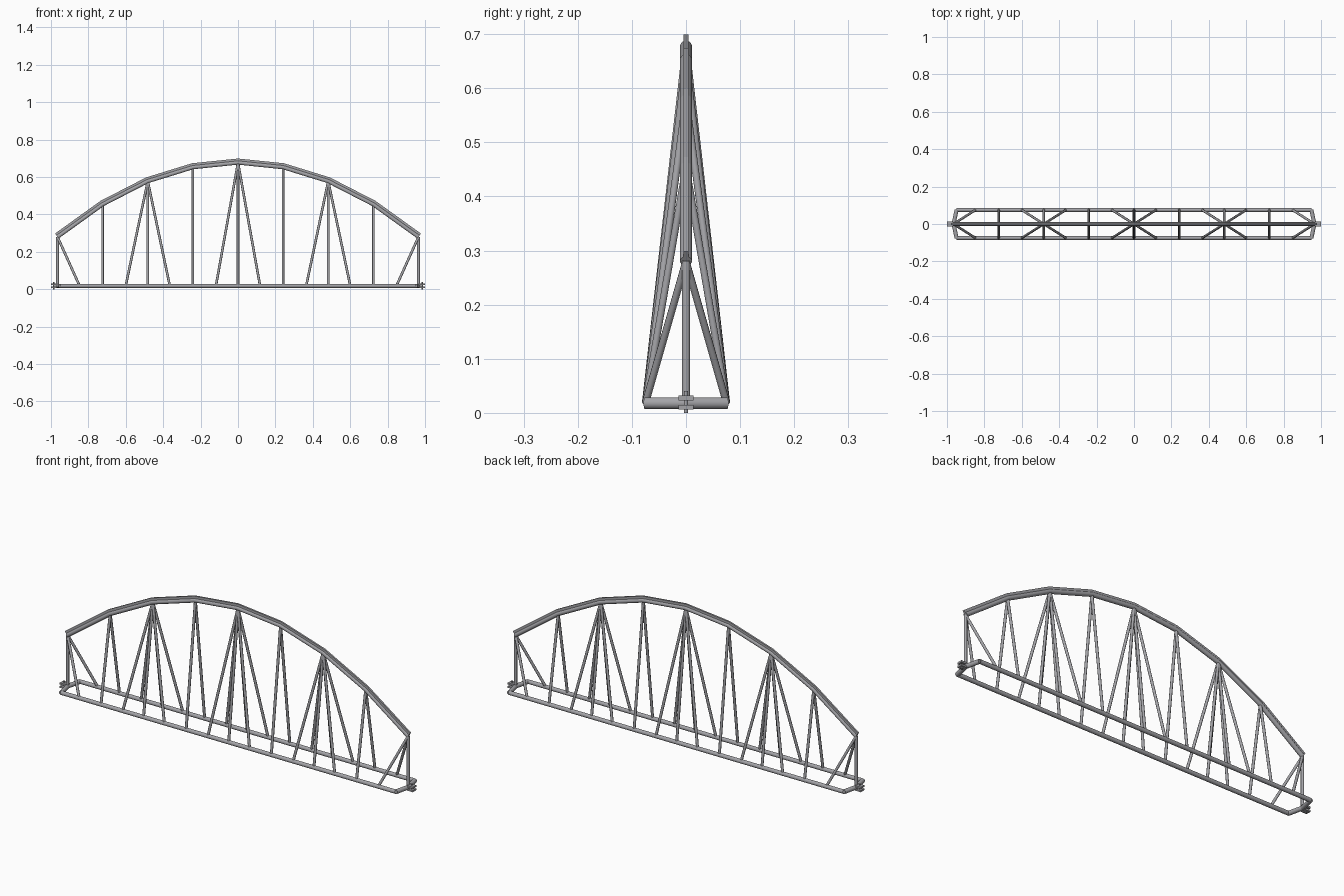
import bpy, bmesh, math
from mathutils import Vector

cube = bpy.data.objects.get("Cube")
if cube:
    bpy.data.objects.remove(cube, do_unlink=True)

steel = bpy.data.materials.new("grey steel")
steel.use_nodes = True
GREY = (0.37, 0.37, 0.39, 1)
steel.diffuse_color = GREY
steel.node_tree.nodes["Principled BSDF"].inputs["Base Color"].default_value = GREY


def circle(radius, sides=12):
    return [(radius * math.cos(2 * math.pi * (i + 0.5) / sides),
             radius * math.sin(2 * math.pi * (i + 0.5) / sides)) for i in range(sides)]


def add_object(name, bm):
    bmesh.ops.recalc_face_normals(bm, faces=bm.faces)
    mesh = bpy.data.meshes.new(name)
    bm.to_mesh(mesh)
    bm.free()
    mesh.materials.append(steel)
    obj = bpy.data.objects.new(name, mesh)
    bpy.context.scene.collection.objects.link(obj)
    return obj


def sweep(name, points, profile, smooth=True, caps=True):
    """Sweep a (side, up) profile along a mitred path."""
    pts = [Vector(p) for p in points]
    bm = bmesh.new()
    rings = []
    for i, p in enumerate(pts):
        before = (p - pts[max(i - 1, 0)]).normalized()
        after = (pts[min(i + 1, len(pts) - 1)] - p).normalized()
        t = (before + after).normalized()
        ref = Vector((0, 0, 1)) if abs(t.y) > 0.9 else Vector((0, 1, 0))
        up = t.cross(ref).normalized()
        side = up.cross(t)
        rings.append([bm.verts.new(p + side * a + up * b) for a, b in profile])
    n = len(profile)
    for r0, r1 in zip(rings, rings[1:]):
        for i in range(n):
            j = (i + 1) % n
            bm.faces.new((r0[i], r0[j], r1[j], r1[i])).smooth = smooth
    if caps:
        bm.faces.new(rings[0])
        bm.faces.new(rings[-1])
    # Keep every joint crisp
    for ring in rings:
        for i in range(n):
            edge = bm.edges.get((ring[i], ring[(i + 1) % n]))
            if edge:
                edge.smooth = False
    return add_object(name, bm)


def box(name, centre, size):
    bm = bmesh.new()
    bmesh.ops.create_cube(bm, size=1)
    bmesh.ops.scale(bm, vec=size, verts=bm.verts)
    bmesh.ops.translate(bm, vec=centre, verts=bm.verts)
    return add_object(name, bm)


END, RAIL_Y, RAIL_Z, RAIL_END = 0.965, 0.075, 0.018, 0.948
BAY = END / 4


def arch(x):
    return 0.677 - 0.426 * x * x


# Arched top chord with a thin flat strip along its crest
nodes = [(BAY * k, 0, arch(BAY * k)) for k in range(-4, 5)]
sweep("top_chord", nodes, circle(0.011))
strip = [(-0.0045, 0.006), (0.0045, 0.006), (0.0045, 0.022), (-0.0045, 0.022)]
sweep("crest_strip", nodes, strip, smooth=False)

# Bottom rails and the struts leaning from the arch down to them
web = circle(0.0068, 10)
for label, s in (("front", -1), ("back", 1)):
    y = s * RAIL_Y
    sweep(label + "_rail", [(-RAIL_END, y, RAIL_Z), (RAIL_END, y, RAIL_Z)],
          circle(0.0105), caps=False)
    for k in range(-3, 4):
        x = BAY * k
        sweep(label + "_upright", [(x, y, RAIL_Z), (x, 0, arch(x))], web)
    for k in (-4, -2, 0, 2, 4):
        x = BAY * k
        for step in (-0.118, 0.118):
            if abs(x + step) < END:
                sweep(label + "_diagonal", [(x + step, y, RAIL_Z), (x, 0, arch(x))], web)

# End posts, bowed end tubes and pinned couplings
for label, s in (("right", -1), ("left", 1)):
    x = s * END
    sweep(label + "_end_post", [(x, 0, RAIL_Z), (x, 0, arch(END))], circle(0.0078))
    sweep(label + "_end_tube",
          [(s * RAIL_END, -0.076, RAIL_Z), (x, 0, RAIL_Z), (s * RAIL_END, 0.076, RAIL_Z)],
          circle(0.0112))
    for z in (0.0105, 0.0275):
        box(label + "_coupling_plate", (s * 0.983, 0, z), (0.034, 0.028, 0.009))
    sweep(label + "_coupling_pin", [(s * 0.985, 0, 0), (s * 0.985, 0, 0.04)], circle(0.004))
